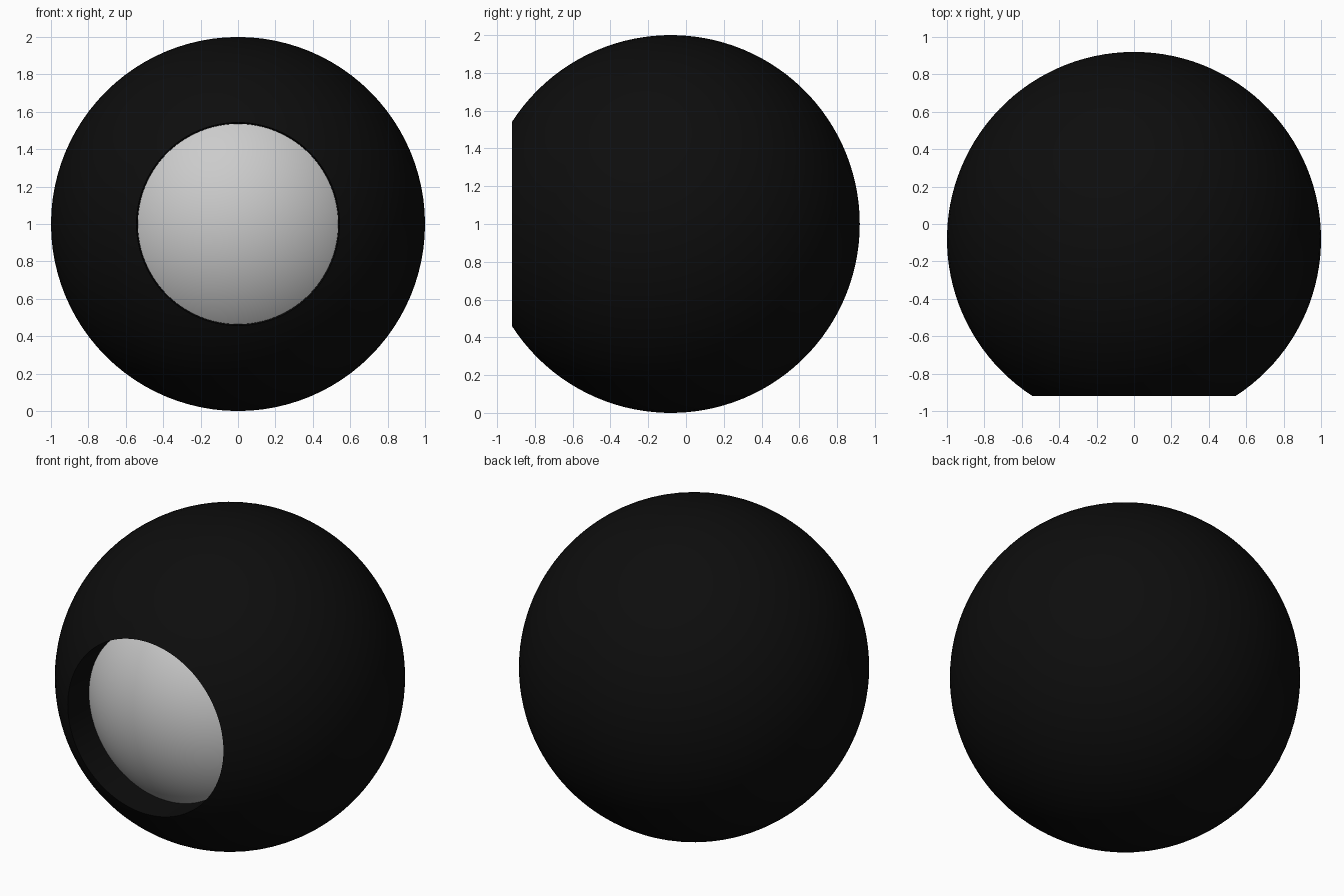
import bpy, bmesh, math

if "Cube" in bpy.data.objects:
    bpy.data.objects.remove(bpy.data.objects["Cube"])

CY, CZ, SEG = -0.08, 1.0, 96      # ball centre and sides around the axis
RIM_Y, RIM_R = -0.84, 0.5426      # opening rim, relative to the ball centre


def lathe(name, profile, color=None):
    """Revolve (radius, y) points around the front-back axis."""
    bm = bmesh.new()
    verts = [bm.verts.new((r, y, 0)) for r, y in profile]
    edges = [bm.edges.new(p) for p in zip(verts, verts[1:])]
    bmesh.ops.spin(bm, geom=verts + edges, cent=(0, 0, 0), axis=(0, 1, 0),
                   angle=math.tau, steps=SEG, use_duplicate=False)
    bmesh.ops.remove_doubles(bm, verts=bm.verts, dist=1e-4)
    bmesh.ops.recalc_face_normals(bm, faces=bm.faces)
    # open surfaces: make sure the outermost face points outwards
    far = max(bm.faces, key=lambda f: f.calc_center_median().length)
    if far.normal.dot(far.calc_center_median()) < 0:
        bmesh.ops.reverse_faces(bm, faces=bm.faces)
    mesh = bpy.data.meshes.new(name)
    bm.to_mesh(mesh)
    bm.free()
    obj = bpy.data.objects.new(name, mesh)
    obj.location = (0, CY, CZ)
    bpy.context.collection.objects.link(obj)
    if color:
        mat = bpy.data.materials.new(name + "_color")
        mat.diffuse_color = color
        mat.use_nodes = True
        mat.node_tree.nodes["Principled BSDF"].inputs["Base Color"].default_value = mat.diffuse_color
        mesh.materials.append(mat)
    bpy.ops.object.select_all(action='DESELECT')
    obj.select_set(True)
    bpy.context.view_layer.objects.active = obj
    bpy.ops.object.shade_smooth_by_angle(angle=math.radians(35))
    return obj


def arc(radius, a0, a1, n):
    """Arc points; angle 0 is the back pole, pi the front pole."""
    angles = [a0 + (a1 - a0) * i / n for i in range(n + 1)]
    return [(radius * math.sin(a), radius * math.cos(a)) for a in angles]


# Black ball with a round front opening and a short recess wall
rim_angle = math.pi - math.asin(RIM_R)
lathe("ball_shell", arc(1.0, 0, rim_angle, 48) + [(0.535, -0.62)],
      (0.004, 0.004, 0.004, 1))

# Pale inner ball showing through the opening
lathe("inner_ball", arc(0.834, 0, math.pi, 48))
